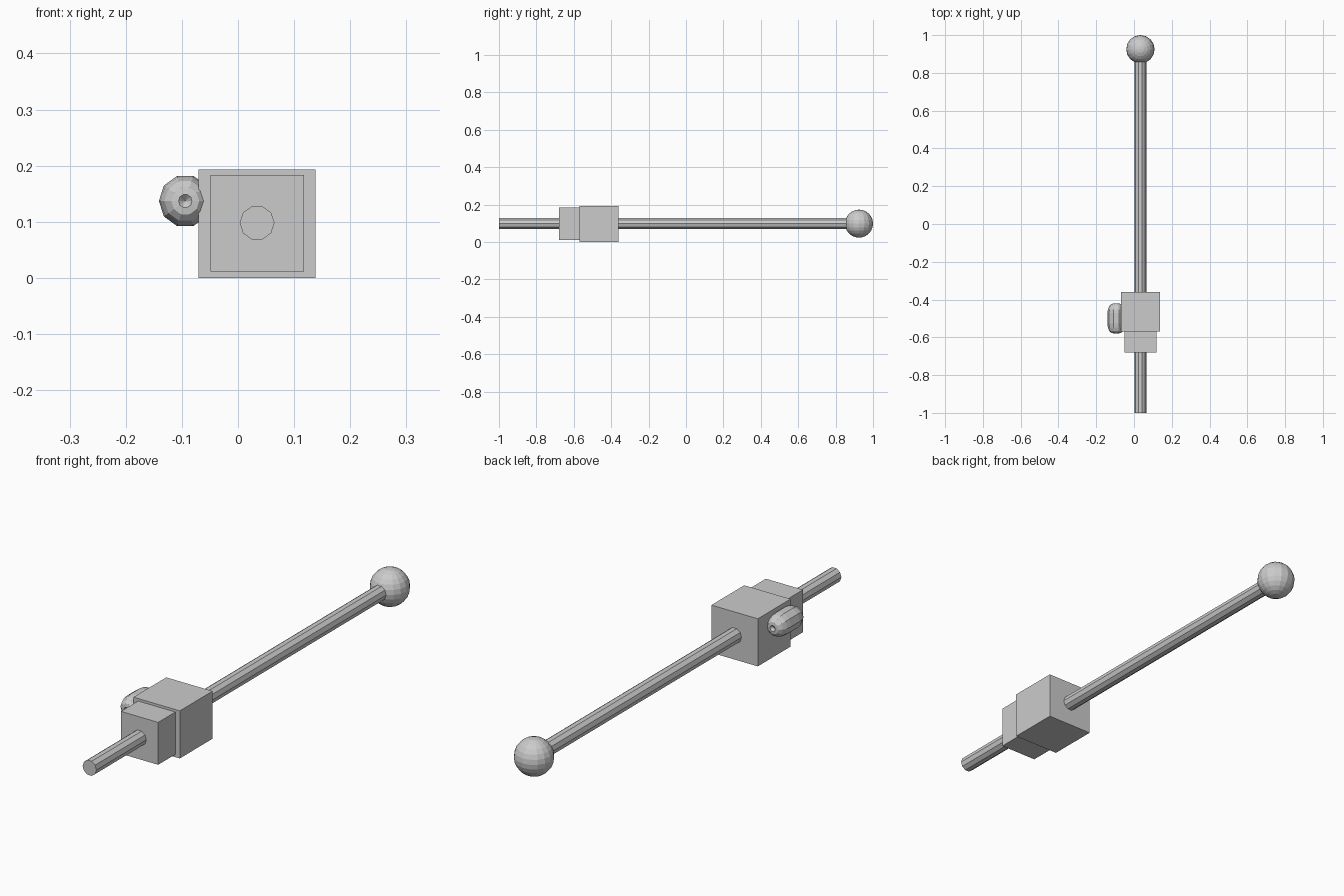
import bpy
import math
from mathutils import Matrix, Vector
import bmesh

cube = bpy.data.objects.get("Cube")
if cube:
    bpy.data.objects.remove(cube, do_unlink=True)

grey = bpy.data.materials.new("plain grey")
grey.use_nodes = True
grey.diffuse_color = (0.6, 0.6, 0.6, 1)
grey.node_tree.nodes["Principled BSDF"].inputs["Base Color"].default_value = (0.6, 0.6, 0.6, 1)


def add_part(name, bm):
    bmesh.ops.recalc_face_normals(bm, faces=bm.faces)
    mesh = bpy.data.meshes.new(name)
    bm.to_mesh(mesh)
    bm.free()
    mesh.materials.append(grey)
    obj = bpy.data.objects.new(name, mesh)
    bpy.context.collection.objects.link(obj)
    return obj


def block(name, low, high):
    low, high = Vector(low), Vector(high)
    bm = bmesh.new()
    bmesh.ops.create_cube(bm, size=1, matrix=Matrix.Translation((low + high) / 2)
                          @ Matrix.Diagonal((high - low).to_4d()))
    return add_part(name, bm)


def lathe(name, x, z, profile, sides):
    """Turn (radius, y) points around an axis parallel to y."""
    bm = bmesh.new()
    rings = []
    for r, y in profile:
        angles = [math.tau * i / sides for i in range(sides)] if r else [0]
        rings.append([bm.verts.new((x + r * math.cos(a), y, z + r * math.sin(a)))
                      for a in angles])
    for a, b in zip(rings, rings[1:]):
        for i in range(sides):
            j = (i + 1) % sides
            corners = [a[i % len(a)], a[j % len(a)], b[j % len(b)], b[i % len(b)]]
            bm.faces.new(list(dict.fromkeys(corners)))
    return add_part(name, bm)


axis_x, axis_z = 0.034, 0.098

# Sliding carriage: large block with a smaller one in front
block("main_block", (-0.07, -0.57, 0), (0.138, -0.36, 0.193))
block("front_block", (-0.049, -0.68, 0.011), (0.118, -0.57, 0.183))

# Rod through the carriage, with flat capped ends
lathe("rod", axis_x, axis_z, [(0, -1), (0.031, -1), (0.031, 0.9), (0, 0.9)], 10)

# Ball at the back end of the rod
bm = bmesh.new()
bmesh.ops.create_uvsphere(bm, u_segments=16, v_segments=12, radius=0.075,
                          matrix=Matrix.Translation((axis_x, 0.925, axis_z)))
add_part("end_ball", bm)

# Rounded side knob with a small pointed recess in each end
half = [(0, 0.068), (0.012, 0.079), (0.025, 0.077), (0.037, 0.066), (0.044, 0.048), (0.047, 0.028)]
knob_y = -0.5
profile = [(r, knob_y - d) for r, d in half] + [(r, knob_y + d) for r, d in reversed(half)]
lathe("side_knob", -0.094, 0.137, profile, 10)
